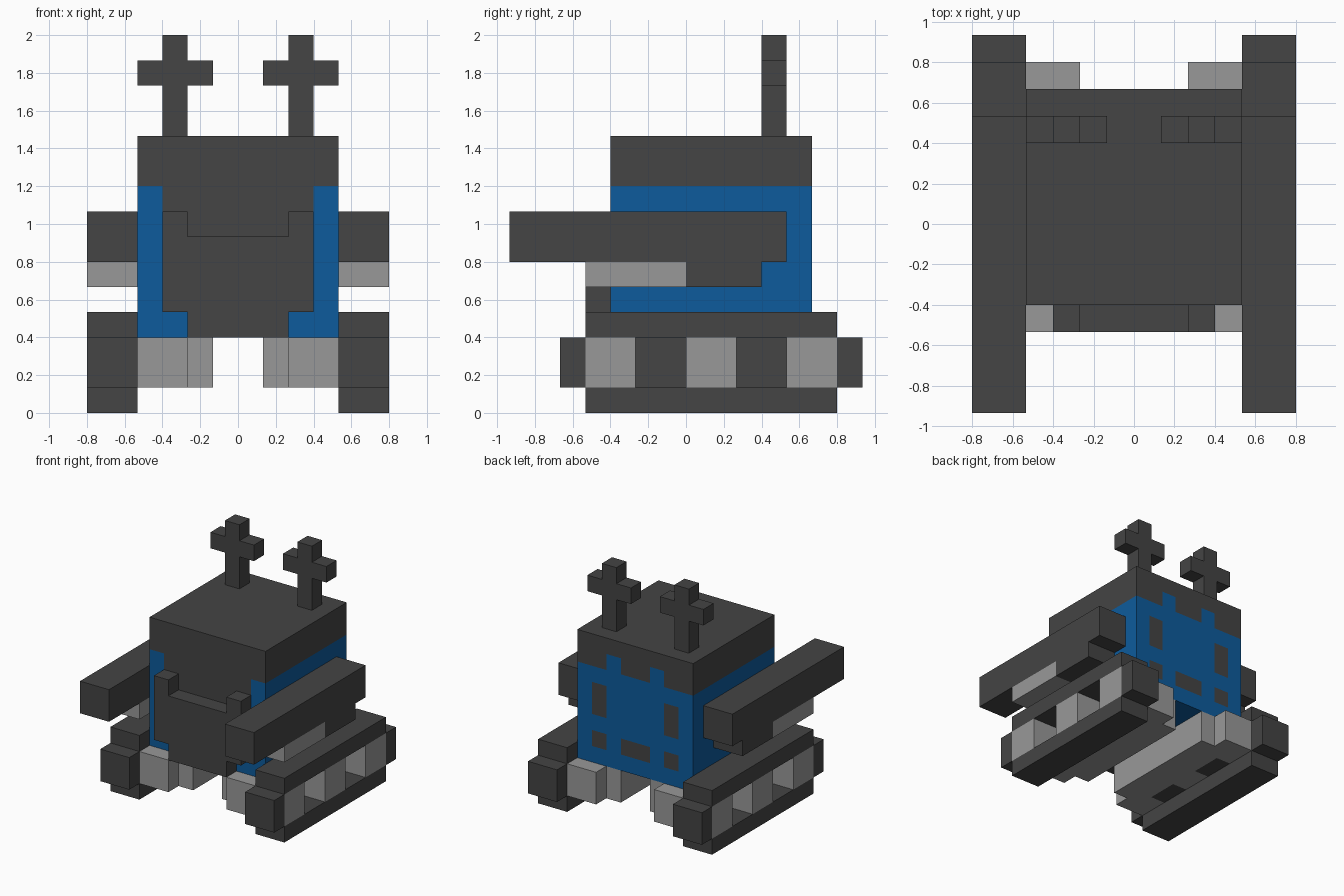
import bpy, bmesh
from mathutils import Vector

if "Cube" in bpy.data.objects:
    bpy.data.objects.remove(bpy.data.objects["Cube"])

U = 2 / 15  # size of one block; all sizes below are in blocks


def material(name, rgb):
    m = bpy.data.materials.new(name)
    m.diffuse_color = (*rgb, 1)
    m.use_nodes = True
    m.node_tree.nodes["Principled BSDF"].inputs["Base Color"].default_value = m.diffuse_color
    return m


DARK = material("charcoal", (0.058, 0.058, 0.058))
GRAY = material("mid gray", (0.315, 0.315, 0.315))
BLUE = material("blue", (0.004, 0.105, 0.335))


def box(name, x, y, z, mats, rule=None):
    """Box from (min, max) ranges; with a rule it is cut per block and painted."""
    bm = bmesh.new()
    bmesh.ops.create_cube(bm, size=1)
    for v in bm.verts:
        v.co = Vector([r[0] if c < 0 else r[1] for c, r in zip(v.co, (x, y, z))])
    if rule:
        for axis, (lo, hi) in enumerate((x, y, z)):
            for k in range(int(lo) + 1, int(hi)):
                co, no = Vector(), Vector()
                co[axis], no[axis] = k, 1
                bmesh.ops.bisect_plane(bm, geom=bm.verts[:] + bm.edges[:] + bm.faces[:],
                                       plane_co=co, plane_no=no)
        bm.normal_update()
        for f in bm.faces:
            f.material_index = rule(f.calc_center_median(), f.normal)
    bmesh.ops.recalc_face_normals(bm, faces=bm.faces)
    bmesh.ops.scale(bm, vec=(U, U, U), verts=bm.verts)
    me = bpy.data.meshes.new(name)
    bm.to_mesh(me)
    bm.free()
    for m in mats:
        me.materials.append(m)
    ob = bpy.data.objects.new(name, me)
    bpy.context.collection.objects.link(ob)
    return ob


def pair(name, x, y, z, mats, rule=None):
    """The same box on both sides of the model."""
    box(name + "_right", x, y, z, mats, rule)
    box(name + "_left", (-x[1], -x[0]), y, z, mats, rule)


# Body: blue with charcoal top, front panel and back markings
def body_paint(c, n):
    ax = abs(c.x)
    if n.y > 0.5:
        if c.z > 9:
            return 1 if c.z < 10 and 1 < ax < 2 else 0
        window = 2 < ax < 3 and (6 < c.z < 8 or 4 < c.z < 5)
        vent = ax < 1 and 4 < c.z < 5
        return 0 if window or vent else 1
    if n.y < -0.5 and c.z < 9:
        return 0 if ax < 3 and c.z > 4 else 1
    return 0 if c.z > 9 else 1


box("body", (-4, 4), (-3, 5), (3, 11), [DARK, BLUE], body_paint)

# Front bib with two raised corners
box("front_plate", (-3, 3), (-4, -3), (4, 7), [DARK])
box("front_plate_chin", (-2, 2), (-4, -3), (3, 4), [DARK])
pair("front_plate_corner", (2, 3), (-4, -3), (7, 8), [DARK])

# Antennas
pair("antenna_post", (2, 3), (3, 4), (11, 15), [DARK])
pair("antenna_bar_outer", (3, 4), (3, 4), (13, 14), [DARK])
pair("antenna_bar_inner", (1, 2), (3, 4), (13, 14), [DARK])

# Arms
pair("arm", (4, 6), (-7, 4), (6, 8), [DARK])
pair("arm_lower", (4, 6), (0, 3), (5, 6), [DARK])
pair("arm_grip", (4, 6), (-4, 0), (5, 6), [GRAY])

# Tracks with wheels between the upper and lower belt
pair("track_top", (4, 6), (-4, 6), (3, 4), [DARK])
pair("track_bottom", (4, 6), (-4, 6), (0, 1), [DARK])
pair("track_front", (4, 6), (-5, -4), (1, 3), [DARK])
pair("track_back", (4, 6), (6, 7), (1, 3), [DARK])
for i, y in enumerate((-4, 0, 4)):
    pair(f"wheel_{i + 1}", (4, 6), (y, y + 2), (1, 3), [GRAY])


# Chassis rails, charcoal behind the gaps between the wheels
def rail_paint(c, n):
    return 1 if abs(c.x) > 3 and (-2 < c.y < 0 or 2 < c.y < 4) else 0


pair("chassis_rail", (2, 4), (-4, 6), (1, 3), [GRAY, DARK], rail_paint)
pair("chassis_inner", (1, 2), (-3, 5), (1, 3), [GRAY])
